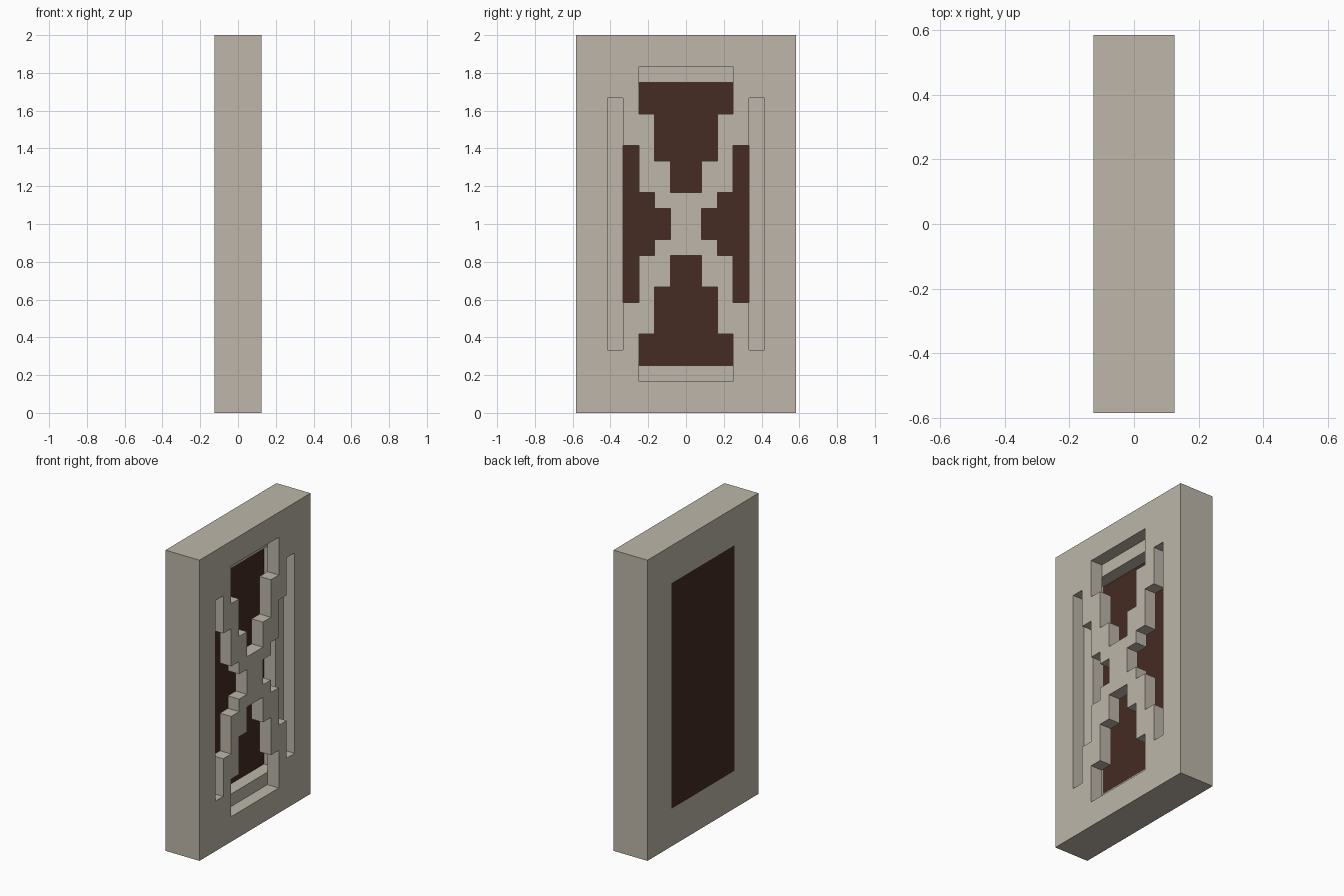
import bpy
import bmesh
from mathutils import Vector

U = 1 / 12            # modelling unit
HALF_Y, HALF_Z = 7, 12

cube = bpy.data.objects.get("Cube")
if cube:
    bpy.data.objects.remove(cube, do_unlink=True)


def material(name, rgb):
    mat = bpy.data.materials.new(name)
    mat.use_nodes = True
    mat.diffuse_color = (*rgb, 1)
    mat.node_tree.nodes["Principled BSDF"].inputs["Base Color"].default_value = (*rgb, 1)
    return mat


stone = material("pale stone", (0.51, 0.47, 0.40))
brown = material("dark brown", (0.061, 0.025, 0.017))

# Carved openings, mirrored in y and about mid height: (|y| from, to, height from, to)
OPENINGS = [
    (0, 3, 7, 10), (0, 2, 4, 7), (0, 1, 2, 4),   # stepped top and bottom cuts
    (3, 4, 0, 5), (2, 3, 0, 2), (1, 2, 0, 1),    # stepped side cuts
    (4, 5, 0, 8),                                # long side slots
]


def inside(y, z, rect):
    return rect[0] < abs(y) < rect[1] and rect[2] < abs(z) < rect[3]


def is_panel(layer, y, z):
    return layer == 0 and inside(y, z, (0, 4, 0, 9))


def is_frame(layer, y, z):
    if not (0 <= layer <= 2 and abs(y) < HALF_Y and abs(z) < HALF_Z):
        return False
    if layer == 2:
        return not any(inside(y, z, r) for r in OPENINGS)
    return not inside(y, z, (0, 4, 0, 9))


def build(name, solid, mat):
    """Make the outer skin of all unit blocks for which solid() holds."""
    bm = bmesh.new()
    for layer in range(3):
        for j in range(-HALF_Y, HALF_Y):
            for k in range(-HALF_Z, HALF_Z):
                y, z = j + 0.5, k + 0.5
                if not solid(layer, y, z):
                    continue
                centre = Vector((layer - 1, y, z + HALF_Z))
                for axis in range(3):
                    for sign in (-1, 1):
                        n = Vector((0, 0, 0))
                        n[axis] = sign
                        if solid(layer + n.x, y + n.y, z + n.z):
                            continue
                        a = Vector((n.y, n.z, n.x)) / 2
                        b = n.cross(a)
                        ring = (a + b, b - a, -a - b, a - b)
                        bm.faces.new([bm.verts.new((centre + n / 2 + c) * U) for c in ring])
    bmesh.ops.remove_doubles(bm, verts=bm.verts[:], dist=U / 100)
    bmesh.ops.recalc_face_normals(bm, faces=bm.faces[:])
    # Merge flat areas into large faces
    bmesh.ops.dissolve_limit(bm, angle_limit=0.01, verts=bm.verts[:], edges=bm.edges[:])
    mesh = bpy.data.meshes.new(name)
    bm.to_mesh(mesh)
    bm.free()
    mesh.materials.append(mat)
    obj = bpy.data.objects.new(name, mesh)
    bpy.context.collection.objects.link(obj)
    return obj


build("carved_frame", is_frame, stone)
build("back_panel", is_panel, brown)
